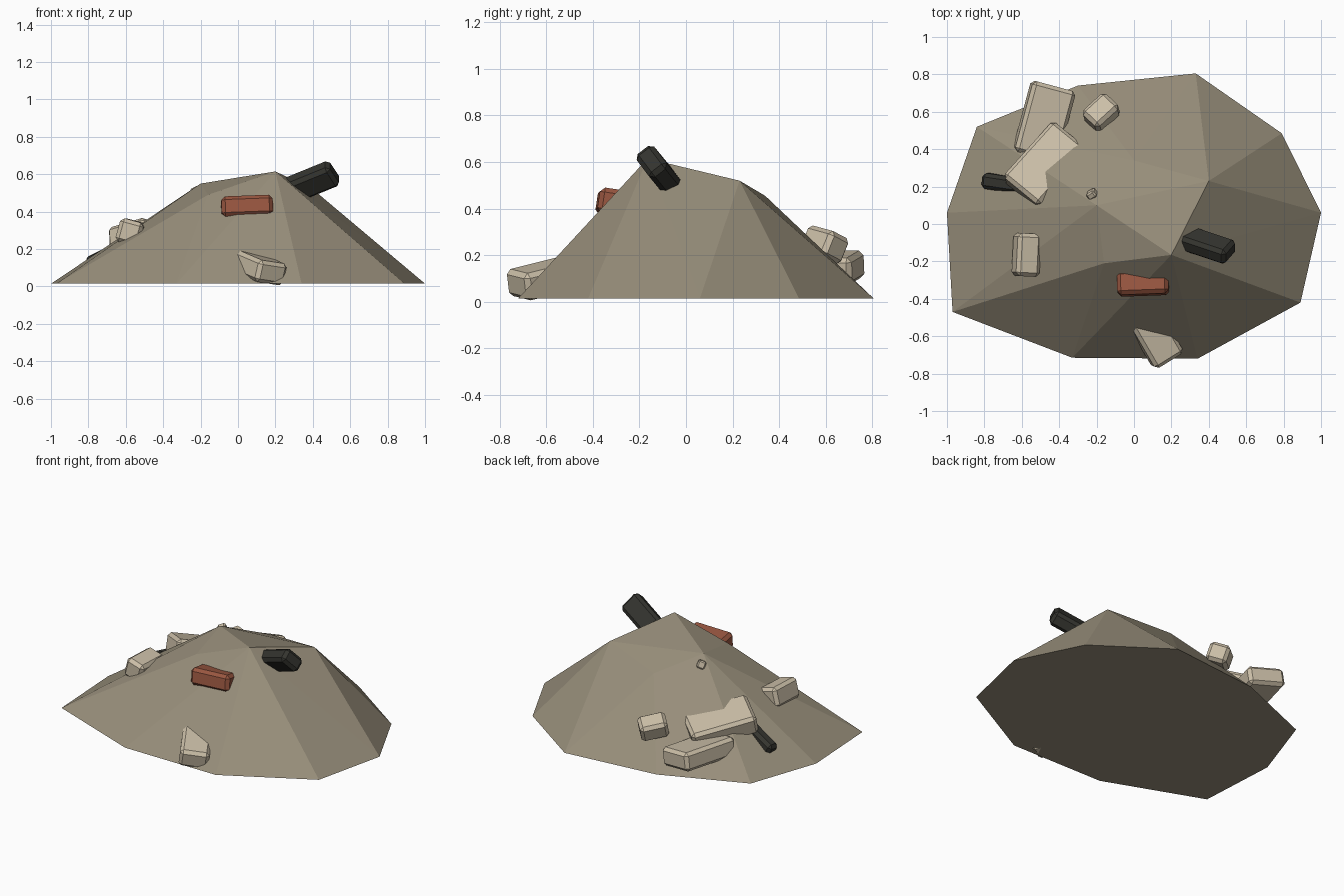
import bpy
import bmesh
from mathutils import Matrix, Vector

cube = bpy.data.objects.get("Cube")
if cube:
    bpy.data.objects.remove(cube, do_unlink=True)


def material(name, rgb):
    mat = bpy.data.materials.new(name)
    mat.use_nodes = True
    color = (*rgb, 1.0)
    mat.diffuse_color = color
    mat.node_tree.nodes["Principled BSDF"].inputs["Base Color"].default_value = color
    return mat


DUST = material("dusty earth", (0.31, 0.27, 0.195))
PALE = material("pale concrete", (0.60, 0.52, 0.39))
RED = material("red brick", (0.32, 0.095, 0.052))
CHAR = material("charred timber", (0.034, 0.034, 0.028))


def add_object(name, bm, mat):
    bmesh.ops.recalc_face_normals(bm, faces=bm.faces)
    mesh = bpy.data.meshes.new(name)
    bm.to_mesh(mesh)
    bm.free()
    mesh.materials.append(mat)
    obj = bpy.data.objects.new(name, mesh)
    bpy.context.collection.objects.link(obj)
    return obj


def block(name, mat, center, along, across, size, bevel=0.02):
    """Chamfered box whose length follows along and width follows across."""
    x = Vector(along).normalized()
    z = x.cross(Vector(across)).normalized()
    y = z.cross(x)
    turn = Matrix((x, y, z)).transposed().to_4x4()
    bm = bmesh.new()
    bmesh.ops.create_cube(bm, size=1.0)
    bmesh.ops.scale(bm, vec=size, verts=bm.verts)
    bmesh.ops.bevel(bm, geom=list(bm.edges), offset=bevel, segments=1,
                    profile=0.5, affect="EDGES")
    bm.transform(Matrix.Translation(center) @ turn)
    return add_object(name, bm, mat)


# Faceted mound: hull of an uneven ten-sided base and five crest points
base = [(-0.84, 0.52), (-0.30, 0.74), (0.33, 0.805), (0.79, 0.485), (1.0, 0.06),
        (0.89, -0.42), (0.34, -0.72), (-0.33, -0.715), (-0.97, -0.47), (-1.0, 0.06)]
crest = [(0.2, -0.165, 0.615), (0.4, 0.23, 0.52), (-0.2, 0.1, 0.55),
         (-0.16, -0.21, 0.49), (0.0, 0.34, 0.455)]
bm = bmesh.new()
for p in [(x, y, 0.015) for x, y in base] + crest:
    bm.verts.new(p)
bmesh.ops.convex_hull(bm, input=bm.verts)
add_object("rubble_mound", bm, DUST)

# Concrete slabs and chunks
block("upper_slab", PALE, (-0.47, 0.312, 0.243),
      (-0.27, -0.30, 0.083), (0.2, -0.15, 0.055), (0.41, 0.255, 0.13))
block("lower_slab", PALE, (-0.48, 0.55, 0.145),
      (-0.1, -0.37, 0), (0.22, -0.05, -0.035), (0.39, 0.24, 0.12))
block("back_chunk", PALE, (-0.175, 0.595, 0.245),
      (-0.12, -0.11, 0.03), (0.1, -0.12, 0.06), (0.17, 0.13, 0.12))
block("side_chunk", PALE, (-0.575, -0.165, 0.29),
      (0.01, 0.2, 0), (-0.11, 0, 0.03), (0.23, 0.13, 0.13))
block("front_chunk", PALE, (0.113, -0.605, 0.1),
      (-0.14, 0.24, 0.06), (-0.14, -0.10, 0.02), (0.29, 0.18, 0.12))
block("buried_pebble", PALE, (-0.225, 0.16, 0.505),
      (0.1, 0.06, 0.05), (-0.06, 0.1, 0.04), (0.05, 0.04, 0.05), 0.008)

# Red brick in the front slope
block("brick", RED, (0.048, -0.315, 0.425),
      (0.27, 0.01, 0.01), (0, 0.1, -0.015), (0.275, 0.13, 0.11))

# Burnt beams sticking out of the mound
block("upper_beam", CHAR, (0.37, -0.105, 0.55),
      (0.27, -0.09, 0.11), (0, 0.1, -0.13), (0.33, 0.14, 0.095))
block("lower_beam", CHAR, (-0.68, 0.215, 0.175),
      (-0.2, 0.03, -0.1), (0.03, 0.1, 0.02), (0.28, 0.085, 0.08))
